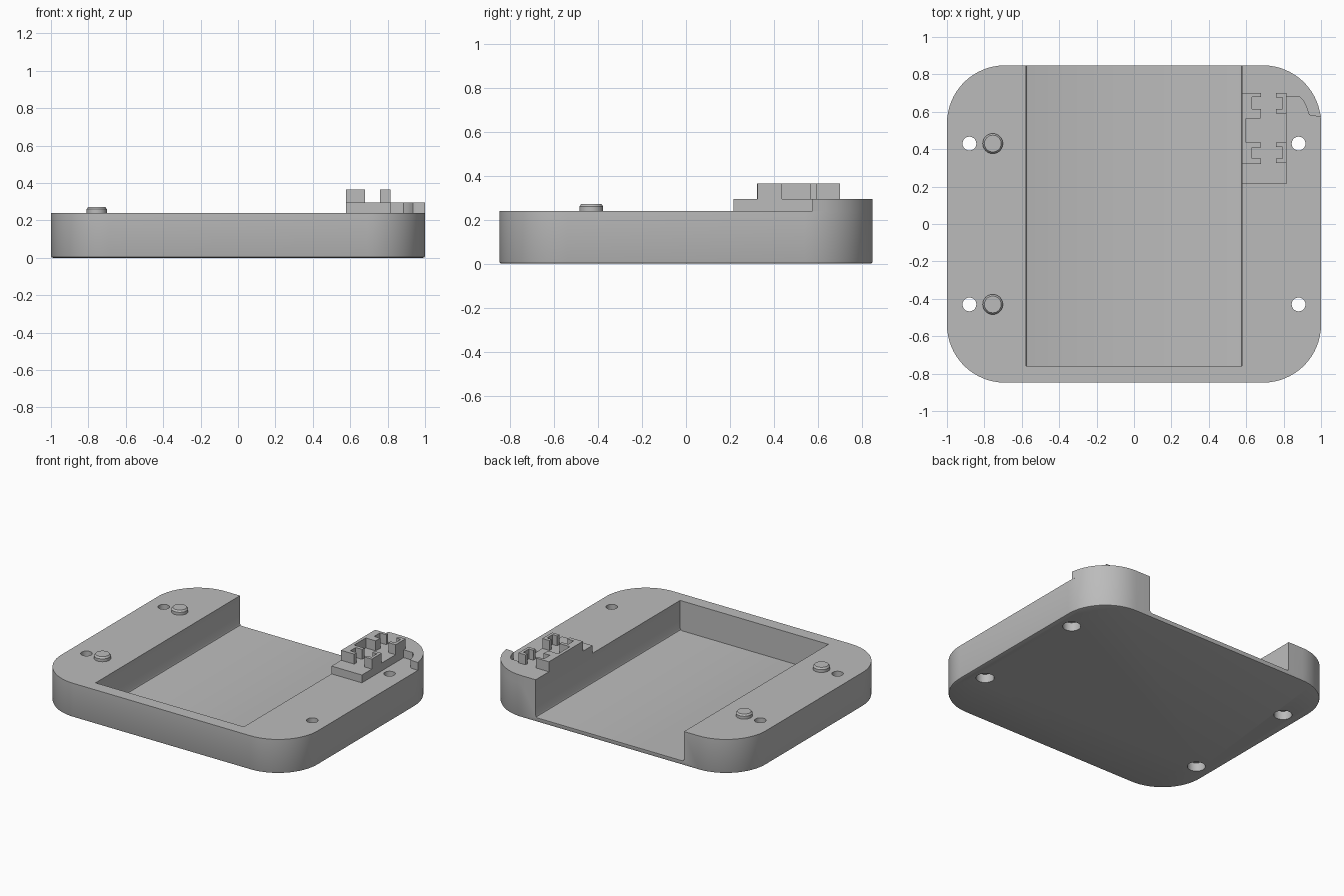
import bpy, bmesh, math
from mathutils import Matrix

cube = bpy.data.objects.get("Cube")
if cube:
    bpy.data.objects.remove(cube, do_unlink=True)

W, D, R = 1.0, 0.848, 0.31      # half width, half depth, corner radius
TOP, STEP, HIGH = 0.24, 0.295, 0.365
FLOOR = 0.03
SLOT = 0.578

gray = bpy.data.materials.new("plain gray")
gray.use_nodes = True
color = (0.5, 0.5, 0.5, 1)
gray.diffuse_color = color
gray.node_tree.nodes["Principled BSDF"].inputs["Base Color"].default_value = color


def finish(name, bm):
    bmesh.ops.recalc_face_normals(bm, faces=bm.faces)
    mesh = bpy.data.meshes.new(name)
    bm.to_mesh(mesh)
    bm.free()
    mesh.materials.append(gray)
    obj = bpy.data.objects.new(name, mesh)
    bpy.context.collection.objects.link(obj)
    return obj


def prism(name, points, z0, z1, bevel=0):
    """Extrude an outline upwards, optionally chamfering its lower rim."""
    bm = bmesh.new()
    face = bm.faces.new([bm.verts.new((x, y, z0)) for x, y in points])
    new = bmesh.ops.extrude_face_region(bm, geom=[face])["geom"]
    for v in new:
        if isinstance(v, bmesh.types.BMVert):
            v.co.z = z1
    if bevel:
        rim = [e for e in bm.edges if all(abs(v.co.z - z0) < 1e-6 for v in e.verts)]
        bmesh.ops.bevel(bm, geom=rim, offset=bevel, segments=2, profile=0.5, affect='EDGES')
    return finish(name, bm)


def disc(name, x, y, z0, z1, r, r_top=None):
    bm = bmesh.new()
    bmesh.ops.create_cone(bm, cap_ends=True, segments=32, radius1=r,
                          radius2=r if r_top is None else r_top, depth=z1 - z0,
                          matrix=Matrix.Translation((x, y, (z0 + z1) / 2)))
    return finish(name, bm)


def smooth(obj):
    bpy.ops.object.select_all(action='DESELECT')
    obj.select_set(True)
    bpy.context.view_layer.objects.active = obj
    bpy.ops.object.shade_smooth_by_angle(angle=math.radians(25))


def cut(obj, cutter):
    bpy.context.view_layer.objects.active = obj
    mod = obj.modifiers.new("cut", 'BOOLEAN')
    mod.operation, mod.solver, mod.object = 'DIFFERENCE', 'EXACT', cutter
    bpy.ops.object.modifier_apply(modifier=mod.name)
    bpy.data.objects.remove(cutter, do_unlink=True)


def corner(sx, sy, start, steps=16):
    """Points of one rounded corner of the tray outline."""
    cx, cy = sx * (W - R), sy * (D - R)
    angles = [math.radians(start + 90 * i / steps) for i in range(steps + 1)]
    return [(cx + R * math.cos(a), cy + R * math.sin(a)) for a in angles]


# Tray body
outline = corner(1, 1, 0) + corner(-1, 1, 90) + corner(-1, -1, 180) + corner(1, -1, 270)
tray = prism("tray_body", outline, 0, TOP, bevel=0.01)

# Wide slot, open at the back, with small fillets along its floor
bm = bmesh.new()
f = 0.014
half = [(SLOT, 0.5), (SLOT, FLOOR + f), (SLOT - 0.3 * f, FLOOR + 0.3 * f), (SLOT - f, FLOOR)]
profile = half + [(-x, z) for x, z in reversed(half)]
face = bm.faces.new([bm.verts.new((x, -0.76, z)) for x, z in profile])
geom = bmesh.ops.extrude_face_region(bm, geom=[face])["geom"]
for v in geom:
    if isinstance(v, bmesh.types.BMVert):
        v.co.y = 1.0
cut(tray, finish("slot_cutter", bm))

# Screw holes with wider recesses underneath
for x in (-0.88, 0.88):
    for y in (-0.43, 0.43):
        cut(tray, disc("hole_cutter", x, y, -0.1, 0.5, 0.037))
        cut(tray, disc("recess_cutter", x, y, -0.1, 0.06, 0.058))
smooth(tray)

# Locating pins
for side, y in (("front", -0.43), ("back", 0.43)):
    smooth(disc("pin_" + side, -0.755, y, TOP - 0.01, 0.26, 0.054))
    smooth(disc("pin_cap_" + side, -0.755, y, 0.26, 0.272, 0.054, 0.045))

# Raised back corner joined to the connector base
raised = [(SLOT, 0.215), (0.815, 0.215), (0.815, 0.68), (0.885, 0.68), (0.905, 0.66),
          (0.92, 0.63), (0.935, 0.585), (0.95, 0.577), (W, 0.575)]
rim = [p for p in corner(1, 1, 0) if p[1] > 0.58]
smooth(prism("raised_corner", raised + rim + [(SLOT, D)], TOP, STEP))

# Connector: notched wall on the slot side
wall = [(SLOT, 0.70), (0.68, 0.70), (0.68, 0.68), (0.63, 0.68), (0.63, 0.615), (0.68, 0.615),
        (0.675, 0.565), (0.60, 0.565), (0.60, 0.435), (0.68, 0.435), (0.68, 0.41),
        (0.63, 0.41), (0.63, 0.35), (0.68, 0.35), (0.68, 0.322), (SLOT, 0.322)]
prism("connector_wall", wall, STEP, HIGH)

# Connector: two C-shaped brackets facing the wall
for side, y in (("front", 0.38), ("back", 0.645)):
    half = [(0.815, 0.055), (0.76, 0.055), (0.76, 0.031), (0.795, 0.031)]
    shape = half + [(x, -d) for x, d in reversed(half)]
    prism("connector_bracket_" + side, [(x, y + d) for x, d in shape], STEP, HIGH)
